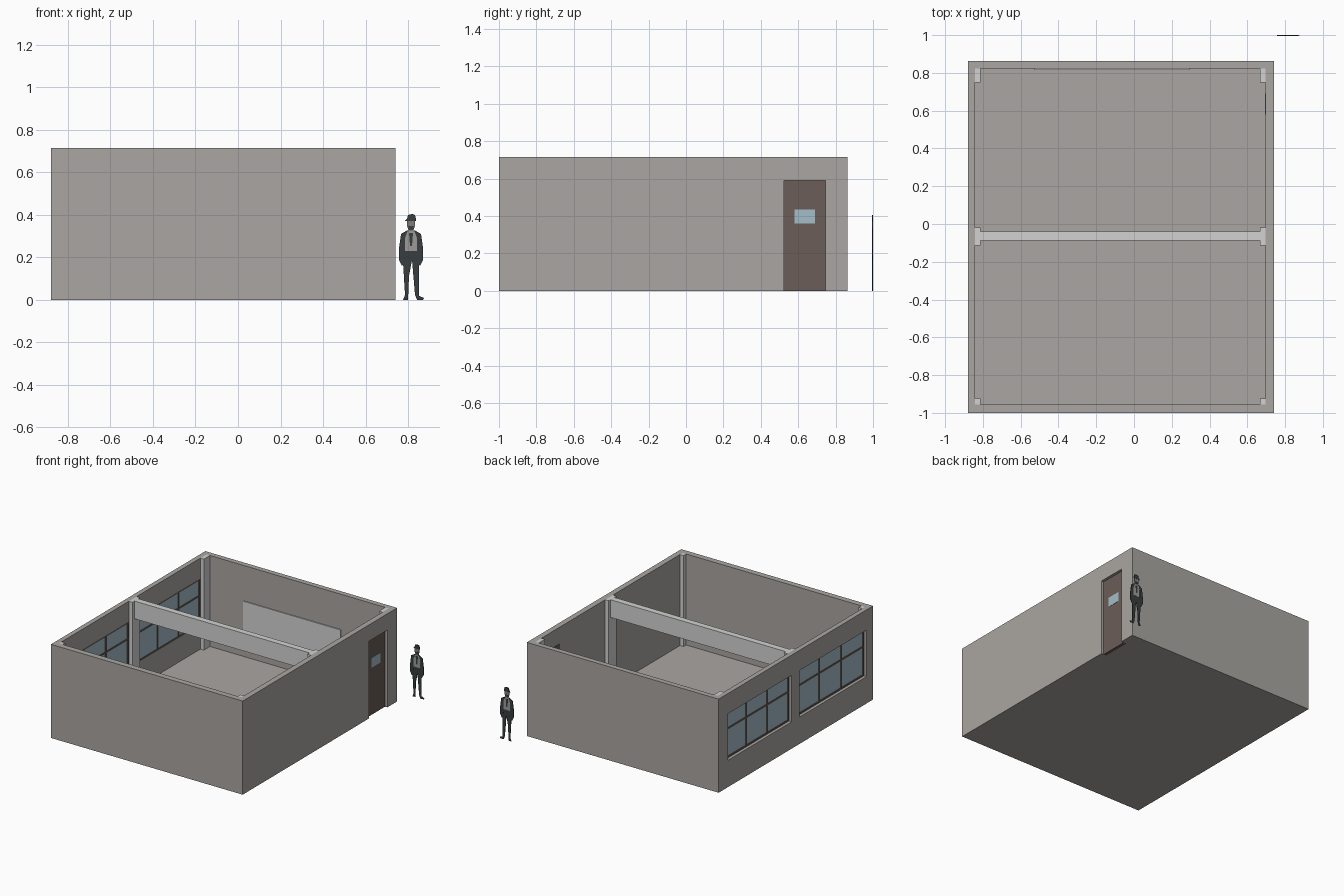
import bpy
import bmesh

cube = bpy.data.objects.get("Cube")
if cube:
    bpy.data.objects.remove(cube, do_unlink=True)


def material(name, *rgb):
    m = bpy.data.materials.new(name)
    m.use_nodes = True
    m.diffuse_color = (*rgb, 1)
    m.node_tree.nodes["Principled BSDF"].inputs["Base Color"].default_value = (*rgb, 1)
    return m


PLASTER = material("warm grey plaster", .40, .38, .36)
WHITE = material("pale concrete", .64, .65, .64)
BROWN = material("dark brown wood", .145, .11, .095)
GLASS = material("pale blue glass", .37, .51, .58)
CLOTH = material("charcoal cloth", .04, .048, .05)
VEST = material("grey waistcoat", .34, .33, .32)
SKIN = material("face grey", .22, .20, .19)


def finish(name, bm, mat):
    bmesh.ops.recalc_face_normals(bm, faces=bm.faces)
    mesh = bpy.data.meshes.new(name)
    bm.to_mesh(mesh)
    bm.free()
    mesh.materials.append(mat)
    ob = bpy.data.objects.new(name, mesh)
    bpy.context.collection.objects.link(ob)
    return ob


def box(name, xs, ys, zs, mat):
    """Box spanning three (low, high) ranges."""
    bm = bmesh.new()
    bmesh.ops.create_cube(bm, size=1)
    for v in bm.verts:
        v.co = [r[0] if c < 0 else r[1] for c, r in zip(v.co, (xs, ys, zs))]
    return finish(name, bm, mat)


def cut(target, xs, ys, zs):
    """Subtract a box from the target and discard the cutter."""
    cutter = box("cutter", xs, ys, zs, PLASTER)
    cutter.hide_render = True
    mod = target.modifiers.new("cut", "BOOLEAN")
    mod.operation = "DIFFERENCE"
    mod.solver = "EXACT"
    mod.object = cutter
    bpy.context.view_layer.objects.active = target
    bpy.ops.object.modifier_apply(modifier=mod.name)
    bpy.data.objects.remove(cutter, do_unlink=True)


# Main dimensions
LEFT, RIGHT, FRONT, BACK, TOP = -.88, .74, -1, .863, .715
IN_L, IN_R, IN_F, IN_B, FLOOR = -.843, .697, -.955, .823, .02
COL = .03
BAYS = [(-.923, -.114), (-.019, .749)]
SILL, HEAD = .205, .56
DOOR_Y, DOOR_TOP = (.525, .745), .59

# Room shell with floor, window openings and doorway
room = box("room_shell", (LEFT, RIGHT), (FRONT, BACK), (0, TOP), PLASTER)
cut(room, (IN_L, IN_R), (IN_F, IN_B), (FLOOR, 1))
for bay in BAYS:
    cut(room, (-1, IN_L + .01), bay, (SILL, HEAD))
cut(room, (IN_R - .002, 1), DOOR_Y, (-1, DOOR_TOP))

# Columns in the corners and mid span
rows = {"front": (IN_F, BAYS[0][0]), "middle": (BAYS[0][1], BAYS[1][0]),
        "back": (BAYS[1][1], IN_B)}
for row, ys in rows.items():
    box(row + "_left_column", (IN_L, IN_L + COL), ys, (FLOOR, TOP), WHITE)
    box(row + "_right_column", (IN_R - COL, IN_R), ys, (FLOOR, TOP), WHITE)

# Cross beam
box("cross_beam", (IN_L + COL, IN_R - COL), (-.088, -.041), (.58, TOP), WHITE)

# Windows: three panes wide, two high
BAR = .012
PLANE = (IN_L - .014, IN_L)
for label, (y0, y1) in zip(("front", "back"), BAYS):
    box(label + "_window_glass", (IN_L - .009, IN_L - .005), (y0, y1), (SILL, HEAD), GLASS)
    for i in range(4):
        y = y0 + (y1 - y0 - BAR) * i / 3
        box(f"{label}_window_upright_{i}", PLANE, (y, y + BAR), (SILL, HEAD), BROWN)
    for i, z in enumerate((SILL, .422, HEAD - BAR)):
        box(f"{label}_window_rail_{i}", PLANE, (y0, y1), (z, z + BAR), BROWN)

# Door with a small glazed light
DOOR_X = (IN_R - .002, RIGHT - .02)
box("door", DOOR_X, DOOR_Y, (0, DOOR_TOP), BROWN)
box("door_glass", (DOOR_X[0] - .002, DOOR_X[1] + .002), (.58, .69), (.36, .435), GLASS)

# Writing board on the back wall
box("writing_board", (-.53, .295), (IN_B - .007, IN_B), (.17, .445), WHITE)


# Flat standing figure
def plate(name, points, half, mat, flip=1):
    """Thin upright cutout, drawn in small units around the figure's centre."""
    unit = .0047
    bm = bmesh.new()
    verts = [bm.verts.new((.814 + flip * x * unit, .997 - half, z * unit)) for x, z in points]
    face = bm.faces.new(verts)
    out = bmesh.ops.extrude_face_region(bm, geom=[face])
    for g in out["geom"]:
        if isinstance(g, bmesh.types.BMVert):
            g.co.y += 2 * half
    return finish(name, bm, mat)


plate("figure_trousers", [(-7, 51), (7, 51), (8, 34), (8, 4), (13, 2), (12, 0), (6, 0), (4, 5),
                          (1, 40), (-2, 24), (-3, 0), (-8, 0), (-6, 5), (-8, 38)],
      .0015, CLOTH)
plate("figure_waistcoat", [(-7, 49), (7, 49), (7, 64), (3, 69), (-3, 69), (-7, 64)], .002, VEST)
for side, flip in (("right", 1), ("left", -1)):
    plate(side + "_figure_sleeve", [(-3, 70), (-10, 66), (-12, 52), (-12, 40), (-9, 34), (-7, 36),
                                    (-6, 50), (-6, 62)], .0025, CLOTH, flip)
plate("figure_tie", [(-1, 54), (1, 54), (2, 67), (-2, 67)], .0025, CLOTH)
plate("figure_head", [(-2, 68), (2, 68), (4, 74), (4, 80), (-4, 80), (-4, 74)], .002, SKIN)
plate("figure_beard", [(-2, 70), (2, 70), (3, 74), (-3, 74)], .0025, CLOTH)
plate("figure_hat", [(-6, 79), (5, 79), (5, 81), (4, 85), (1, 86), (-3, 85), (-4, 81)],
      .003, CLOTH)
